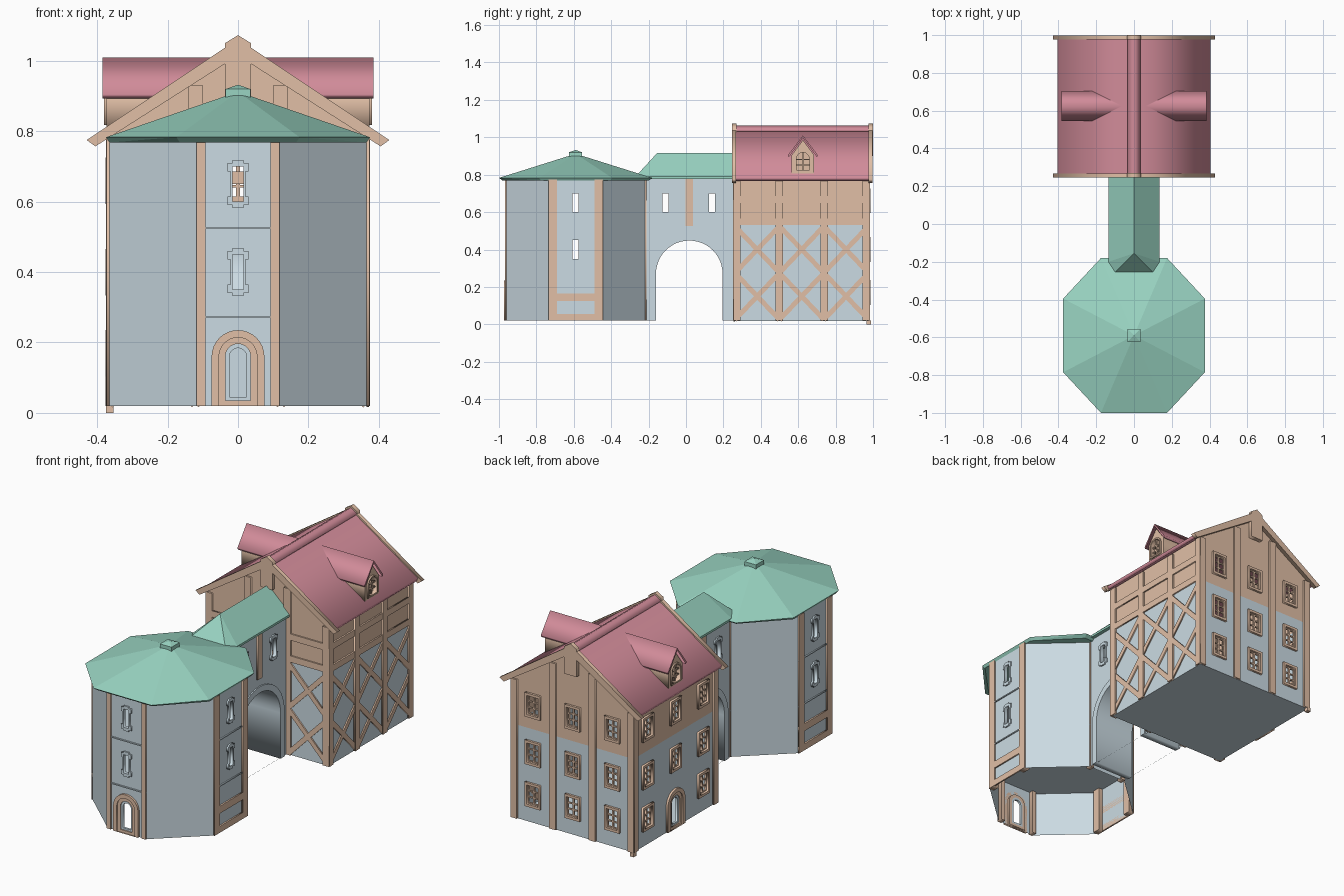
import bpy, bmesh
from math import sin, cos, pi, atan2, hypot, radians
from mathutils import Matrix, Vector

if "Cube" in bpy.data.objects:
    bpy.data.objects.remove(bpy.data.objects["Cube"])

def mat(name, c):
    m = bpy.data.materials.new(name)
    m.diffuse_color = (*c, 1)
    m.use_nodes = True
    m.node_tree.nodes["Principled BSDF"].inputs["Base Color"].default_value = m.diffuse_color
    return m

PLASTER = mat("plaster", (0.60, 0.71, 0.77))
WOOD = mat("timber", (0.75, 0.52, 0.38))
GREEN = mat("green_roof", (0.32, 0.66, 0.54))
RED = mat("red_roof", (0.64, 0.26, 0.32))

def add(name, bm, m, M=None):
    bmesh.ops.remove_doubles(bm, verts=bm.verts, dist=1e-5)
    bmesh.ops.recalc_face_normals(bm, faces=bm.faces)
    me = bpy.data.meshes.new(name)
    bm.to_mesh(me)
    bm.free()
    me.materials.append(m)
    ob = bpy.data.objects.new(name, me)
    if M:
        ob.matrix_world = M
    bpy.context.collection.objects.link(ob)
    return ob

def frame(x, y, deg):
    """Wall frame: local x along the wall, local y up, local z outward."""
    a = radians(deg)
    n, u = Vector((cos(a), sin(a), 0)), Vector((-sin(a), cos(a), 0))
    return Matrix(((u.x, 0, n.x, x), (u.y, 0, n.y, y), (0, 1, 0, 0), (0, 0, 0, 1)))

def shape(name, M, loops, m, d0=0.0, d1=0.0):
    """Filled outline (later loops are holes) extruded from depth d0 to d1."""
    cu = bpy.data.curves.new(name, 'CURVE')
    cu.dimensions, cu.fill_mode, cu.extrude = '2D', 'BOTH', abs(d1 - d0) / 2
    for pts in loops:
        s = cu.splines.new('POLY')
        s.points.add(len(pts) - 1)
        for p, q in zip(s.points, pts):
            p.co = (q[0], q[1], 0, 1)
        s.use_cyclic_u = True
    ob = bpy.data.objects.new(name, cu)
    me = bpy.data.meshes.new_from_object(ob)
    bm = bmesh.new()
    bm.from_mesh(me)
    bpy.data.objects.remove(ob)
    bpy.data.curves.remove(cu)
    bpy.data.meshes.remove(me)
    bmesh.ops.translate(bm, verts=bm.verts, vec=(0, 0, (d0 + d1) / 2))
    return add(name, bm, m, M)

def hull(name, pts, m):
    bm = bmesh.new()
    for p in pts:
        bm.verts.new(p)
    bmesh.ops.convex_hull(bm, input=bm.verts)
    return add(name, bm, m)

def rect(u0, u1, v0, v1):
    return [(u0, v0), (u1, v0), (u1, v1), (u0, v1)]

def arch(u, v0, hw, spring, n=16):
    return [(u - hw, v0), (u + hw, v0)] + [
        (u + hw * cos(pi * i / n), spring + hw * sin(pi * i / n)) for i in range(n + 1)]

def bar(name, M, a, b, w, m, d):
    dx, dy = b[0] - a[0], b[1] - a[1]
    k = w / 2 / hypot(dx, dy)
    px, py = -dy * k, dx * k
    shape(name, M, [[(a[0]+px, a[1]+py), (b[0]+px, b[1]+py), (b[0]-px, b[1]-py), (a[0]-px, a[1]-py)]], m, 0, d)

def door(name, M, u):
    shape(name + "_outer_frame", M, [arch(u, .02, .075, .16), arch(u, .021, .054, .16)], WOOD, 0, .012)
    shape(name + "_inner_frame", M, [arch(u, .021, .054, .16), arch(u, .035, .036, .16)], WOOD, -.012, .006)
    shape(name + "_leaf", M, [arch(u, .035, .036, .16), arch(u, .045, .024, .16)], PLASTER, -.012, 0)

def slit(M, u, z):
    # notched stone surround
    q = [(.03, .035), (.03, .06), (.016, .06), (.016, .068)]
    q = [(.022, .0), (.022, .035)] + q
    out = q + [(-x, y) for x, y in q[::-1]] + [(-x, -y) for x, y in q[1:]] + [(x, -y) for x, y in q[:0:-1]]
    shape("slit_window_surround", M, [[(u + x, z + y) for x, y in out], slit_hole(u, z)], PLASTER, -.012, .008)

def slit_hole(u, z):
    return rect(u - .016, u + .016, z - .05, z + .05)

def win_hole(u, z):
    return rect(u - .034, u + .034, z - .052, z + .052)

def window(M, u, z):
    shape("window_frame", M, [rect(u - .046, u + .046, z - .066, z + .066), win_hole(u, z)], WOOD, -.01, .012)
    panes = [rect(u + a, u + a + .025, z - .046 + k * .033, z - .046 + k * .033 + .026) for a in (-.03, .005) for k in range(3)]
    shape("window_lattice", M, [win_hole(u, z)] + panes, WOOD, -.008, 0)

# --- Octagonal tower
TY = -0.59
def octa(hx, hy, fx, fy, z):
    q = [(hx, -fy), (hx, fy), (fx, hy), (-fx, hy), (-hx, fy), (-hx, -fy), (-fx, -hy), (fx, -hy)]
    return [(x, y + TY, z) for x, y in q]

ring = octa(.365, .37, .118, .145, 0)
for i in range(8):
    a, b = Vector(ring[i]), Vector(ring[(i + 1) % 8])
    c, h = (a + b) / 2, (b - a).length / 2
    n = (b - a).cross(Vector((0, 0, 1)))
    M = frame(c.x, c.y, atan2(n.y, n.x) * 180 / pi)
    holes = []
    if i % 2 == 0:
        holes = [slit_hole(0, .4), slit_hole(0, .65)]
        if i == 6:
            holes.append(arch(0, .021, .054, .16))
            door("tower_door", M, 0)
        for z in (.4, .65):
            slit(M, 0, z)
        pw = .045 if i in (0, 4) else .025
        for s in (-1, 1):
            shape("tower_corner_post", M, [rect(*sorted((s * h, s * (h - pw))), .02, .775)], WOOD, -.025, .008)
        for z in (.272, .525):
            shape("tower_storey_band", M, [rect(-h, h, z - .003, z + .003)], PLASTER, 0, .006)
        if i in (0, 4):
            for z0, z1 in ((.02, .055), (.125, .165)):
                shape("tower_base_rail", M, [rect(-h, h, z0, z1)], WOOD, 0, .008)
    shape("tower_wall", M, [rect(-h, h, .02, .775)] + holes, PLASTER)
for z in (.272, .525):
    hull("tower_floor", octa(.364, .369, .118, .145, z - .003) + octa(.364, .369, .118, .145, z + .003), PLASTER)
hull("tower_roof", octa(.365, .39, .165, .185, .768) + octa(.375, .41, .175, .195, .783) + [(0, TY, .912)], GREEN)
hull("tower_roof_cap", [(x, TY + y, z) for x in (-.035, .035) for y in (-.035, .035) for z in (.895, .92)]
     + [(0, TY, .932)], GREEN)

# --- Bridge with archway
AC = .0175
for deg in (0, 180):
    s = 1 if deg == 0 else -1
    M = frame(.115 * s, 0, deg)
    ws = [-.11 * s, .14 * s]
    shape("bridge_wall", M, [rect(*sorted((-.22 * s, .265 * s)), .02, .785), arch(AC * s, .021, .19, .27, 24)]
          + [slit_hole(w, .65) for w in ws], PLASTER)
    for w in ws:
        slit(M, w, .65)
    shape("bridge_post", M, [rect(AC * s - .02, AC * s + .02, .525, .785)], WOOD, 0, .008)
outer, inner = arch(AC, .02, .212, .27, 24), arch(AC, .02, .178, .27, 24)
shape("bridge_arch", frame(0, 0, 0), [outer[1:] + outer[:1] + inner[:1] + inner[:0:-1]], PLASTER, -.121, .121)
hull("bridge_roof", [(s * x, y, z) for s in (-1, 1) for x, y, z in
     ((.115, -.265, .778), (.115, -.27, .79), (.135, -.2, .778), (.135, -.2, .79), (.135, .26, .778),
      (.135, .26, .79), (0, -.155, .915), (0, .26, .915))], GREEN)

# --- House walls
HX, Y0, Y1 = .365, .262, .975
CY, HY = (Y0 + Y1) / 2, (Y1 - Y0) / 2
ROWS = (.17, .40, .66)
SPLIT = .53
sides = {"front": frame(0, Y0, -90), "right": frame(HX, CY, 0), "back": frame(0, Y1, 90), "left": frame(-HX, CY, 180)}
for name, M in sides.items():
    gable = name in ("front", "back")
    h = HX if gable else HY
    low, up = [], []
    if name in ("back", "left"):
        for u in (-.24, 0, .24):
            for z in ROWS:
                if name == "left" and u == 0 and z == ROWS[0]:
                    door("house_door", M, 0)
                    low.append(arch(0, .021, .054, .16))
                    continue
                window(M, u, z)
                (up if z > SPLIT else low).append(win_hole(u, z))
    if name == "front":
        up.append(rect(-.04, .04, .56, .74))
    shape(name + "_lower_wall", M, [rect(-h, h, .02, SPLIT)] + low, PLASTER)
    top = [(-h, SPLIT), (h, SPLIT), (h, .785)] + ([(0, 1.03)] if gable else []) + [(-h, .785)]
    shape(name + "_upper_wall", M, [top] + up, WOOD)
    # corner and intermediate posts
    for s in (-1, 1):
        shape("house_corner_post", M, [rect(*sorted((s * (h + .008), s * (h - .03))), .02, .78)], WOOD, -.01, .01)
    if name != "left":
        for u in (-.12, .12):
            shape("house_post", M, [rect(u - .02, u + .02, .02, .93 if gable else .775)], WOOD, 0, .01)
    # crossed braces on the half-timbered walls
    if name in ("front", "right"):
        for k in range(3):
            u0, u1 = -h + k * 2 * h / 3, -h + (k + 1) * 2 * h / 3
            for z0, z1 in ((.025, .275), (.275, .525)):
                bar("cross_brace", M, (u0, z0), (u1, z1), .026, WOOD, .007)
                bar("cross_brace", M, (u0, z1), (u1, z0), .026, WOOD, .0075)
        for z in (.545, .665):
            shape("wall_rail", M, [rect(-h, h, z - .015, z + .02)], WOOD, 0, .008)
hull("house_floor", [(x, y, z) for x in (-HX, HX) for y in (Y0, Y1) for z in (.019, .022)], PLASTER)
hull("post_foot", [(x, y, z) for x in (-.375, -.353) for y in (.965, .988) for z in (0, .021)], WOOD)

# --- House roof, ridge cap and bargeboards
def chevron(w, z0, z1, t):
    return [(-w, z0), (0, z1), (w, z0), (w - t * .4, z0 - t), (0, z1 - t), (-w + t * .4, z0 - t)]

ends = frame(0, CY, -90)
shape("house_roof", ends, [chevron(.405, .785, 1.052, .018)], RED, -.37, .37)
shape("ridge_cap", ends, [chevron(.035, 1.04, 1.063, .012)], RED, -.37, .37)
for name, y, deg in (("front", .246, 90), ("back", .976, 90)):
    M = frame(0, y, deg)
    shape(name + "_bargeboards", M, [[(-.43, .775), (0, 1.062), (.43, .775), (.405, .757), (0, 1.015), (-.405, .757)]],
          WOOD, 0, .022)
    shape(name + "_king_post", M, [[(-.037, .90), (.037, .90), (.037, 1.05), (0, 1.073), (-.037, 1.05)]], WOOD, -.0, .024)

# --- Dormers on both slopes
for s, deg in ((1, 0), (-1, 180)):
    M = frame(.385 * s, .625, deg)
    wall = [(-.06, .805), (.06, .805), (.06, .905), (0, .985), (-.06, .905)]
    hole = arch(0, .825, .034, .885, 10)
    shape("dormer_walls", M, [wall], WOOD, -.2, -.028)
    shape("dormer_front_frame", M, [wall, hole], WOOD, -.028, -.012)
    shape("dormer_window_frame", M, [arch(0, .817, .042, .885, 10), hole], WOOD, -.012, -.004)
    shape("dormer_mullion", M, [rect(-.003, .003, .825, .918)], WOOD, -.028, -.014)
    for z in (.852, .882):
        shape("dormer_glazing_bar", M, [rect(-.034, .034, z - .003, z + .003)], WOOD, -.028, -.014)
    shape("dormer_roof", M, [chevron(.08, .905, 1.01, .012)], RED, -.325, 0)
